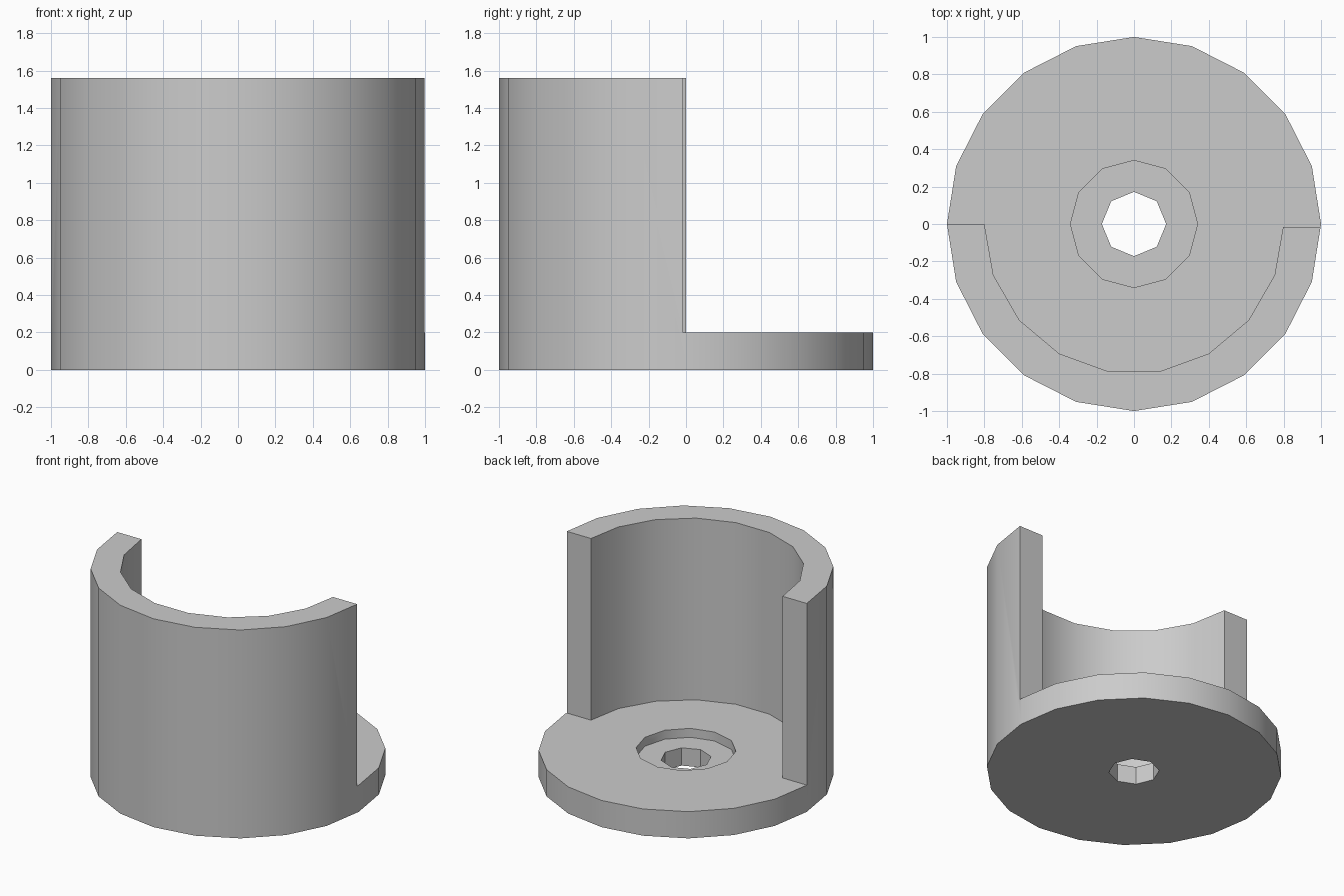
import bpy
import bmesh
from math import cos, sin, tau, radians

cube = bpy.data.objects.get("Cube")
if cube:
    bpy.data.objects.remove(cube, do_unlink=True)

HEIGHT, PLATE, RADIUS = 1.56, 0.2, 1.0

grey = bpy.data.materials.new("plain grey")
grey.use_nodes = True
grey.diffuse_color = (0.6, 0.6, 0.6, 1)
grey.node_tree.nodes["Principled BSDF"].inputs["Base Color"].default_value = (0.6, 0.6, 0.6, 1)


def prism(name, outline, bottom, top):
    """Extrude a flat outline from bottom to top."""
    bm = bmesh.new()
    face = bm.faces.new([bm.verts.new((x, y, bottom)) for x, y in outline])
    extruded = bmesh.ops.extrude_face_region(bm, geom=[face])["geom"]
    verts = [v for v in extruded if isinstance(v, bmesh.types.BMVert)]
    bmesh.ops.translate(bm, verts=verts, vec=(0, 0, top - bottom))
    bmesh.ops.recalc_face_normals(bm, faces=bm.faces)
    mesh = bpy.data.meshes.new(name)
    bm.to_mesh(mesh)
    bm.free()
    mesh.materials.append(grey)
    obj = bpy.data.objects.new(name, mesh)
    bpy.context.collection.objects.link(obj)
    return obj


def ring(radius, sides):
    return [(radius * cos(tau * i / sides), radius * sin(tau * i / sides)) for i in range(sides)]


# Solid drum that becomes the base plate and the half wall
holder = prism("half_wall_holder", ring(RADIUS, 20), 0, HEIGHT)

# Open back, with the left wall end trimmed slightly shorter
back_outline = [(-1.2, -0.0005), (0, -0.0005), (0, -0.015), (1.2, -0.015), (1.2, 1.2), (-1.2, 1.2)]
cutters = [
    prism("bore_cutter", ring(0.8, 18), PLATE, HEIGHT + 0.2),
    prism("back_cutter", back_outline, PLATE, HEIGHT + 0.2),
    prism("recess_cutter", ring(0.34, 12), PLATE - 0.067, PLATE + 0.2),
    prism("hole_cutter", ring(0.172, 8), -0.2, PLATE + 0.2),
]

bpy.ops.object.select_all(action="DESELECT")
holder.select_set(True)
bpy.context.view_layer.objects.active = holder

# Cut each shape out in turn
for cutter in cutters:
    cutter.hide_render = True
    cut = holder.modifiers.new(cutter.name, "BOOLEAN")
    cut.operation = "DIFFERENCE"
    cut.solver = "EXACT"
    cut.object = cutter
    bpy.ops.object.modifier_apply(modifier=cut.name)
    bpy.data.objects.remove(cutter, do_unlink=True)

# Smooth round walls with crisp rims
bpy.ops.object.shade_smooth_by_angle(angle=radians(31))
